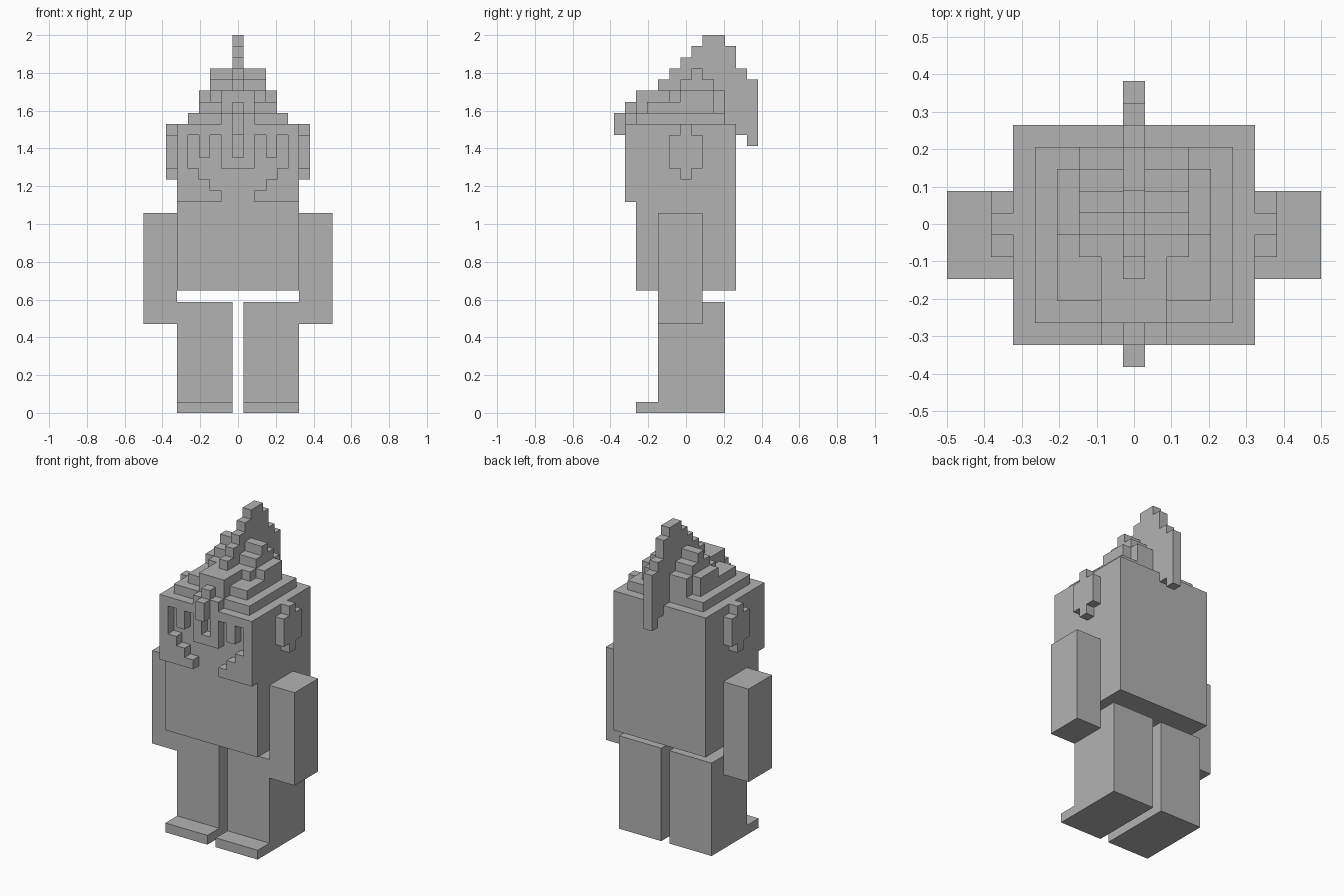
import bpy
import bmesh
import math
from mathutils import Vector

old = bpy.data.objects.get("Cube")
if old:
    bpy.data.objects.remove(old)

V = 2 / 34  # edge of one block

grey = bpy.data.materials.new("plain grey")
grey.use_nodes = True
grey.diffuse_color = (0.45, 0.45, 0.45, 1)
grey.node_tree.nodes["Principled BSDF"].inputs["Base Color"].default_value = grey.diffuse_color

parts = {}


def add(name, xs, ys, zs):
    """Fill a box of blocks; each range includes its first block, and zs stops before its last."""
    cells = parts.setdefault(name, set())
    for x in range(xs[0], xs[1] + 1):
        for y in range(ys[0], ys[1] + 1):
            for z in range(*zs):
                cells.add((x, y, z))


def sides(name, xs, ys, zs):
    """Fill a box on the left and its mirror on the right."""
    add("left_" + name, xs, ys, zs)
    add("right_" + name, (-xs[1], -xs[0]), ys, zs)


# limbs
sides("leg", (1, 5), (-2, 3), (0, 10))
sides("foot", (1, 5), (-4, -3), (0, 1))
sides("arm", (6, 8), (-2, 1), (8, 18))

# trunk and head
add("torso", (-5, 5), (-4, 4), (11, 19))
add("head", (-5, 5), (-4, 4), (19, 26))
sides("ear", (6, 6), (-1, 1), (22, 25))
sides("ear", (6, 6), (0, 0), (21, 26))

# raised face plate: forehead, then cheeks and eye bars stepping outwards
add("face_plate", (-5, 5), (-5, -5), (25, 26))
add("face_plate", (-1, 1), (-5, -5), (22, 25))
parts["face_plate"] -= {(0, -5, 23), (0, -5, 24)}
for s in (-1, 1):
    for x, z0, z1 in ((2, 19, 20), (3, 19, 21), (3, 23, 25), (4, 19, 22), (5, 19, 25)):
        add("face_plate", (s * x, s * x), (-5, -5), (z0, z1))

# stepped cap
add("cap", (-4, 4), (-4, 3), (26, 27))
add("cap", (-3, 3), (-3, 2), (27, 28))
add("cap", (-3, 3), (0, 2), (28, 29))
add("cap", (-2, 2), (-1, 3), (27, 29))
add("cap", (-2, 2), (0, 2), (29, 30))
add("cap", (-2, 2), (1, 1), (30, 31))

# brow block with its central ornament
add("brow_block", (-1, 1), (-5, -5), (26, 27))
add("brow_block", (-1, 1), (-4, -2), (26, 29))
add("ornament", (0, 0), (-5, -5), (27, 28))
add("ornament", (0, 0), (-6, -6), (25, 27))

# crest, rising to the back and hanging behind the head
for y, top in zip(range(-2, 7), (30, 31, 32, 33, 34, 34, 33, 31, 30)):
    bottom = {5: 25, 6: 24}.get(y, 26)
    add("crest", (0, 0), (y, y), (bottom, top))

# keep each block with the first part that claimed it
filled = set()
for cells in parts.values():
    cells -= filled
    filled |= cells

AXES = [Vector(a) for a in ((1, 0, 0), (0, 1, 0), (0, 0, 1))]


def build(name, cells):
    """Skin the blocks of a part, leaving out faces hidden by other blocks."""
    bm = bmesh.new()
    for cell in sorted(cells):
        centre = Vector(cell) + AXES[2] / 2
        for i, axis in enumerate(AXES):
            u, w = AXES[(i + 1) % 3] / 2, AXES[(i + 2) % 3] / 2
            for s in (-1, 1):
                n = axis * s
                if tuple(int(round(c)) for c in Vector(cell) + n) in filled:
                    continue
                mid = centre + n / 2
                ring = [mid - u - w, mid + u - w, mid + u + w, mid - u + w]
                bm.faces.new([bm.verts.new(p * V) for p in ring[::s]])
    bmesh.ops.remove_doubles(bm, verts=bm.verts, dist=V / 100)
    bmesh.ops.dissolve_limit(bm, angle_limit=math.radians(1), verts=bm.verts, edges=bm.edges)
    mesh = bpy.data.meshes.new(name)
    bm.to_mesh(mesh)
    bm.free()
    mesh.materials.append(grey)
    bpy.context.collection.objects.link(bpy.data.objects.new(name, mesh))


for name, cells in parts.items():
    build(name, cells)
